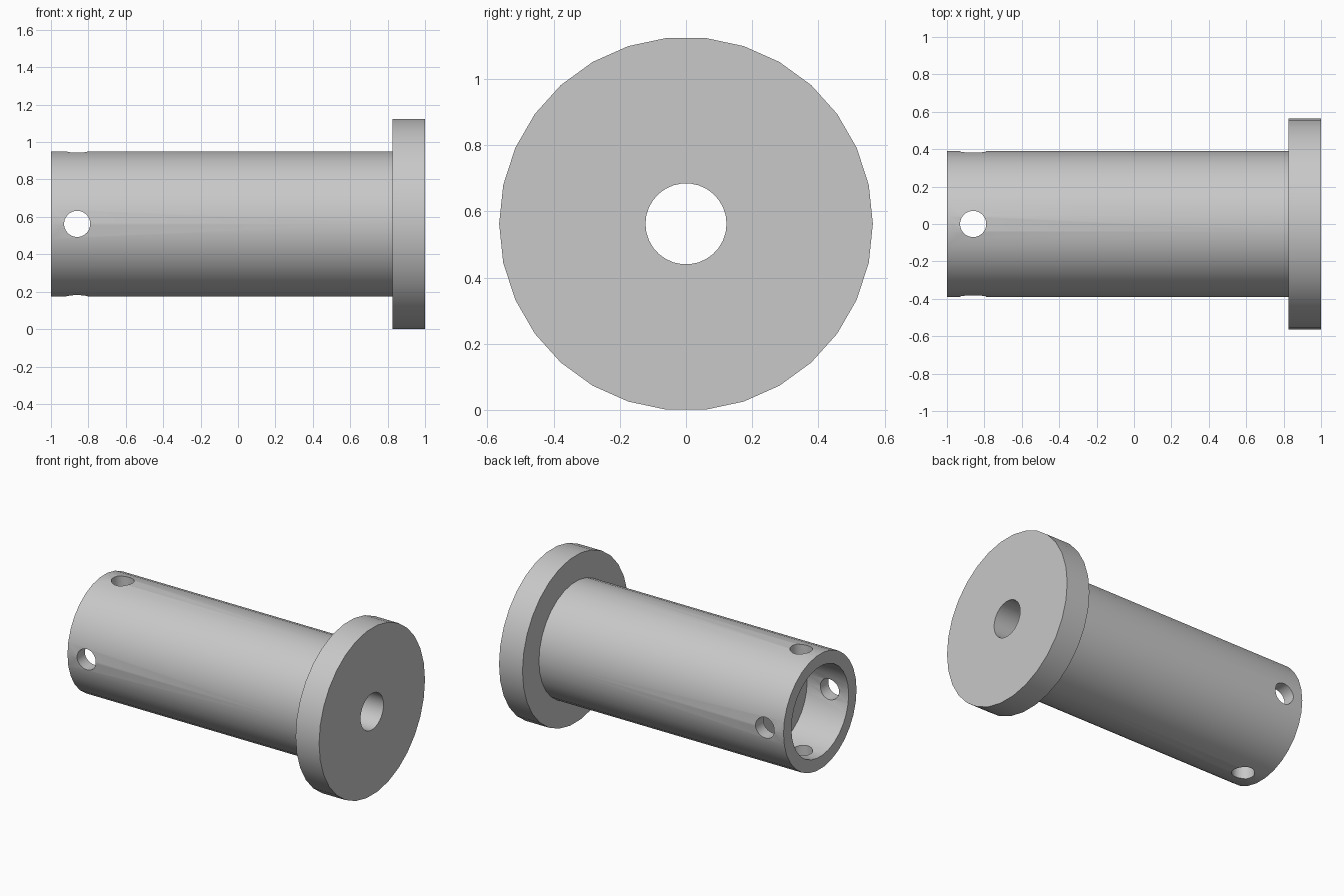
import bpy, bmesh
from math import cos, sin, tau, pi, radians
from mathutils import Matrix

SIDES = 30
AXIS_Z = 0.5625

cube = bpy.data.objects.get("Cube")
if cube:
    bpy.data.objects.remove(cube, do_unlink=True)

steel = bpy.data.materials.new("plain_grey")
steel.use_nodes = True
grey = (0.58, 0.58, 0.58, 1)
steel.diffuse_color = grey
steel.node_tree.nodes["Principled BSDF"].inputs["Base Color"].default_value = grey


def finish(name, bm):
    bmesh.ops.recalc_face_normals(bm, faces=bm.faces)
    mesh = bpy.data.meshes.new(name)
    bm.to_mesh(mesh)
    bm.free()
    mesh.materials.append(steel)
    obj = bpy.data.objects.new(name, mesh)
    bpy.context.collection.objects.link(obj)
    return obj


def lathe(name, profile):
    """Revolve a closed (x, radius) profile about the long axis."""
    bm = bmesh.new()
    rings = []
    for i in range(SIDES):
        a = tau * i / SIDES
        rings.append([bm.verts.new((x, r * cos(a), AXIS_Z + r * sin(a)))
                      for x, r in profile])
    for i, ring in enumerate(rings):
        after = rings[(i + 1) % SIDES]
        for j in range(len(profile)):
            k = (j + 1) % len(profile)
            bm.faces.new((ring[j], ring[k], after[k], after[j]))
    return finish(name, bm)


# Flanged sleeve: narrow bore through the flange, wide socket at the far end
sleeve = lathe("flanged_sleeve", [
    (1, 0.1225), (1, 0.5645), (0.825, 0.5645), (0.825, 0.389),
    (-1, 0.389), (-1, 0.305), (-0.69, 0.305), (-0.69, 0.1225)])

# Two crossed pin holes through the socket wall
for name, axis, angle in (("pin_hole_vertical", 'X', 0),
                          ("pin_hole_crosswise", 'X', pi / 2)):
    bm = bmesh.new()
    bmesh.ops.create_cone(
        bm, cap_ends=True, segments=SIDES, radius1=0.07, radius2=0.07, depth=1.2,
        matrix=Matrix.Translation((-0.86, 0, AXIS_Z)) @ Matrix.Rotation(angle, 4, axis))
    cutter = finish(name, bm)
    cutter.hide_render = True
    cut = sleeve.modifiers.new(name, 'BOOLEAN')
    cut.operation = 'DIFFERENCE'
    cut.solver = 'EXACT'
    cut.object = cutter
    bpy.context.view_layer.objects.active = sleeve
    bpy.ops.object.modifier_apply(modifier=name)
    bpy.data.objects.remove(cutter, do_unlink=True)

# Smooth round walls, crisp rims
bpy.ops.object.select_all(action='DESELECT')
sleeve.select_set(True)
bpy.context.view_layer.objects.active = sleeve
bpy.ops.object.shade_smooth_by_angle(angle=radians(30))
